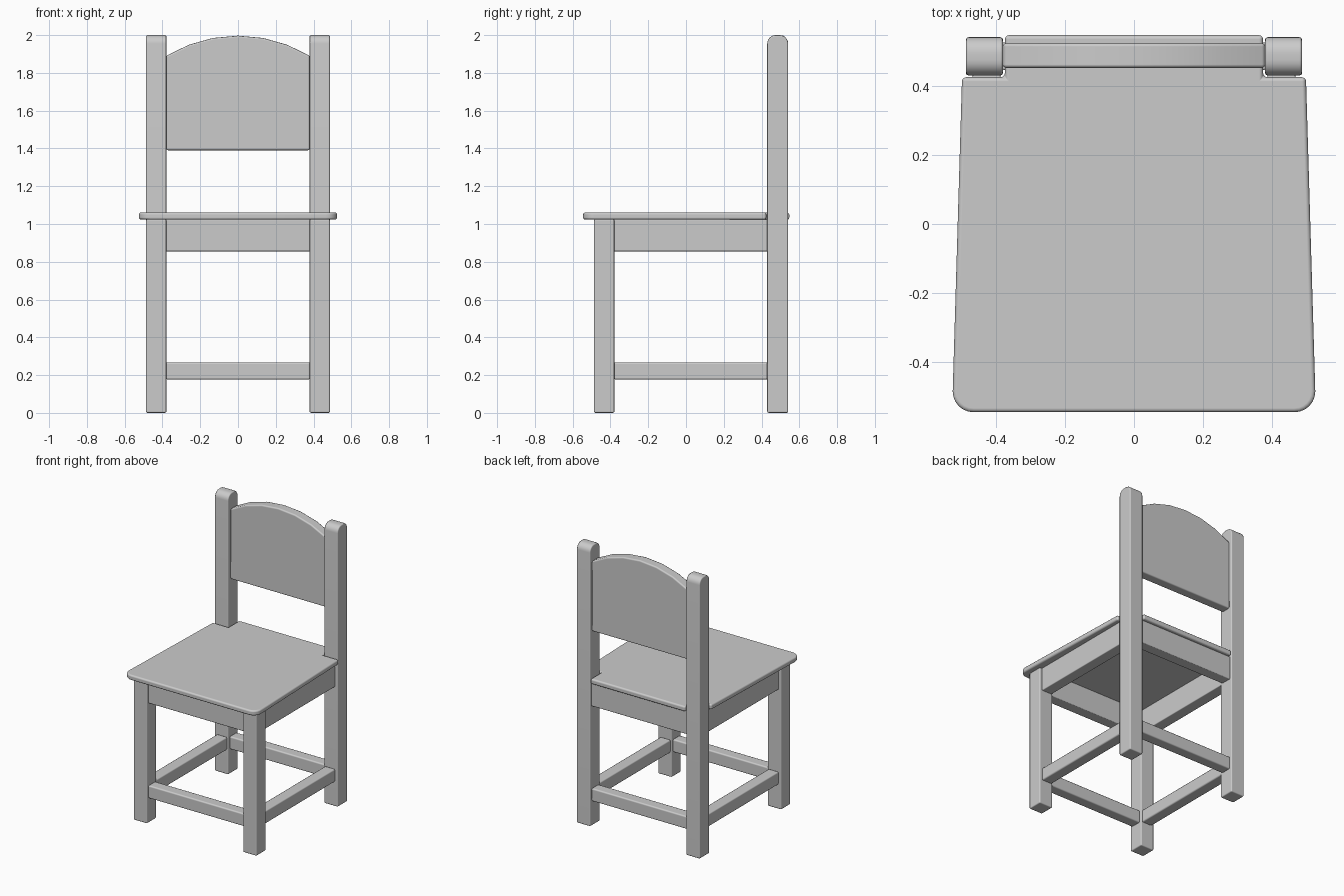
import bpy, bmesh, math

if "Cube" in bpy.data.objects:
    bpy.data.objects.remove(bpy.data.objects["Cube"])


def prism(name, pts, axis, lo, hi, bevel=0.0, segs=2):
    """Extrude a closed 2D profile from lo to hi along an axis, then round its edges."""
    def place(p, t):
        return {'X': (t, p[0], p[1]), 'Y': (p[0], t, p[1]), 'Z': (p[0], p[1], t)}[axis]
    bm = bmesh.new()
    a = [bm.verts.new(place(p, lo)) for p in pts]
    b = [bm.verts.new(place(p, hi)) for p in pts]
    bm.faces.new(a)
    bm.faces.new(b)
    n = len(pts)
    for i in range(n):
        j = (i + 1) % n
        bm.faces.new((a[i], a[j], b[j], b[i]))
    bmesh.ops.recalc_face_normals(bm, faces=bm.faces)
    me = bpy.data.meshes.new(name)
    bm.to_mesh(me)
    bm.free()
    ob = bpy.data.objects.new(name, me)
    bpy.context.collection.objects.link(ob)
    bpy.ops.object.select_all(action='DESELECT')
    bpy.context.view_layer.objects.active = ob
    ob.select_set(True)
    bpy.ops.object.shade_smooth_by_angle(angle=math.radians(35))
    if bevel:
        m = ob.modifiers.new("rounding", 'BEVEL')
        m.width = bevel
        m.segments = segs
        m.limit_method = 'ANGLE'
        m.angle_limit = math.radians(40)
        m.harden_normals = True
    return ob


def box(name, x, y, z, bevel):
    pts = [(x[0], y[0]), (x[1], y[0]), (x[1], y[1]), (x[0], y[1])]
    return prism(name, pts, 'Z', z[0], z[1], bevel)


def arc(cx, cy, r, a0, a1, n):
    return [(cx + r * math.cos(math.radians(a0 + (a1 - a0) * i / n)),
             cy + r * math.sin(math.radians(a0 + (a1 - a0) * i / n))) for i in range(n + 1)]


# Legs: short front pair, tall back pair with rounded tops
r = 0.045
back_profile = ([(0.43, 0), (0.541, 0)] + arc(0.541 - r, 2 - r, r, 0, 90, 6)
                + arc(0.43 + r, 2 - r, r, 90, 180, 6))
for s, side in ((-1, "left"), (1, "right")):
    x = sorted((s * 0.379, s * 0.487))
    box("front_leg_" + side, x, (-0.487, -0.379), (0, 1.025), 0.008)
    prism("back_leg_" + side, back_profile, 'X', x[0], x[1], 0.008)

# Aprons under the seat and stretchers near the floor
for part, z, bev in (("apron", (0.855, 1.025), 0.006), ("stretcher", (0.176, 0.268), 0.01)):
    box("front_" + part, (-0.382, 0.382), (-0.472, -0.392), z, bev)
    box("back_" + part, (-0.382, 0.382), (0.446, 0.526), z, bev)
    for s, side in ((-1, "left"), (1, "right")):
        box(side + "_" + part, sorted((s * 0.386, s * 0.468)), (-0.382, 0.433), z, bev)

# Tapered seat with rounded front corners and notches for the back legs
right = arc(0.465, -0.485, 0.06, -90, 0, 6) + [(0.498, 0.425), (0.374, 0.425), (0.374, 0.547)]
seat = right + [(-px, py) for px, py in reversed(right)]
prism("seat", seat, 'Z', 1.023, 1.061, 0.012, 3)

# Backrest panel with an arched top
R = (0.38 ** 2 + 0.107 ** 2) / (2 * 0.107)
half = math.degrees(math.asin(0.38 / R))
panel = [(-0.38, 1.39), (0.38, 1.39)] + arc(0, 1.997 - R, R, 90 - half, 90 + half, 6)
prism("backrest", panel, 'Y', 0.452, 0.524, 0.01)
